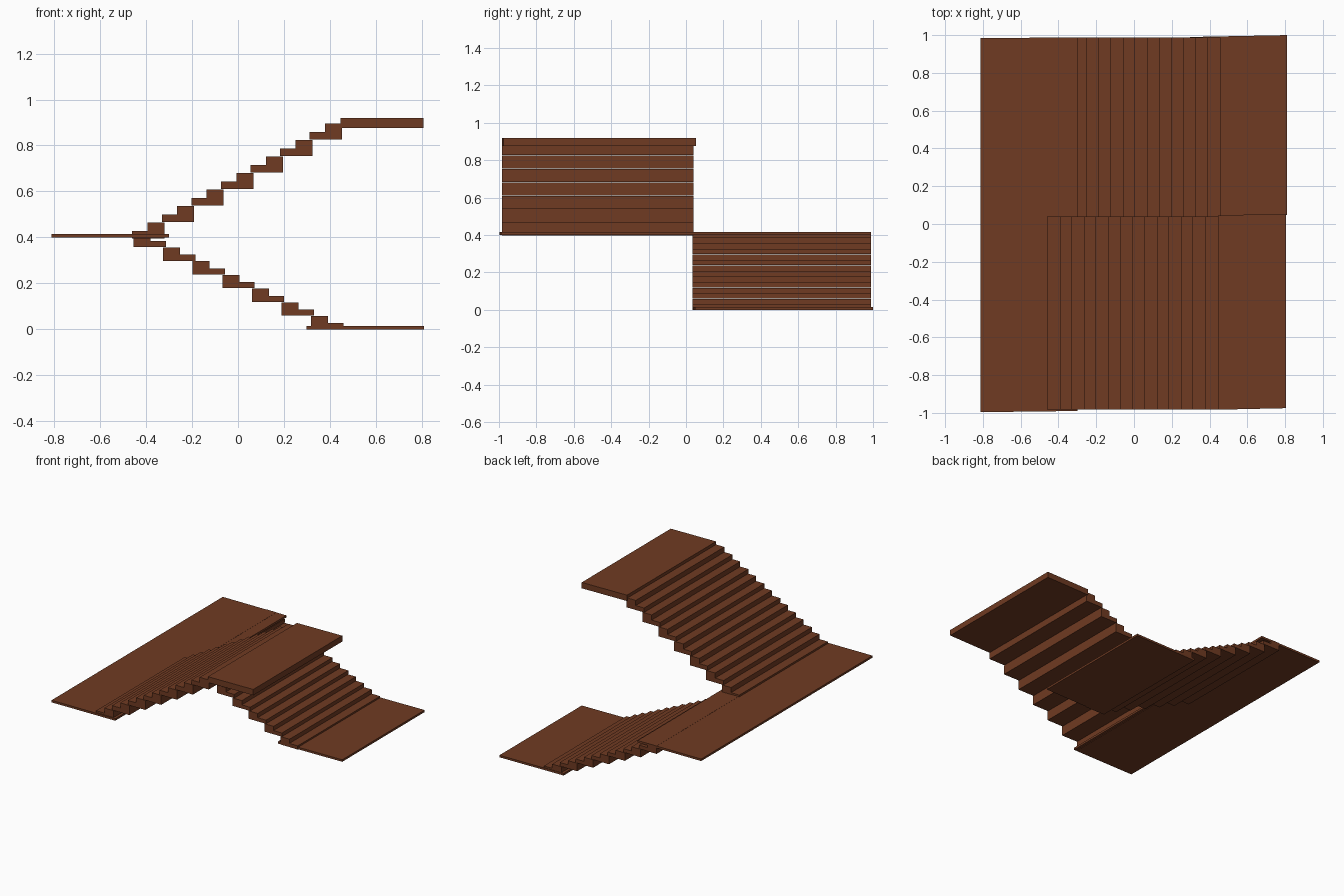
import bpy, bmesh

if "Cube" in bpy.data.objects:
    bpy.data.objects.remove(bpy.data.objects["Cube"])

wood = bpy.data.materials.new("reddish_brown_wood")
wood.diffuse_color = (0.16, 0.043, 0.016, 1)
wood.use_nodes = True
wood.node_tree.nodes["Principled BSDF"].inputs["Base Color"].default_value = wood.diffuse_color


def prism(name, bottom, top):
    """Closed solid between two matching loops of points."""
    bm = bmesh.new()
    a = [bm.verts.new(p) for p in bottom]
    b = [bm.verts.new(p) for p in top]
    n = len(a)
    bm.faces.new(a[::-1])
    bm.faces.new(b)
    for i in range(n):
        bm.faces.new((a[i], a[(i + 1) % n], b[(i + 1) % n], b[i]))
    bmesh.ops.recalc_face_normals(bm, faces=bm.faces)
    mesh = bpy.data.meshes.new(name)
    bm.to_mesh(mesh)
    bm.free()
    mesh.materials.append(wood)
    obj = bpy.data.objects.new(name, mesh)
    bpy.context.collection.objects.link(obj)


def landing(name, x0, x1, y0, y1, z0, z1, skew):
    """Flat slab whose right end is shifted slightly in y."""
    loop = [(x0, y0), (x1, y0 + skew), (x1, y1 + skew), (x0, y1)]
    prism(name, [(x, y, z0) for x, y in loop], [(x, y, z1) for x, y in loop])


def flight(name, x0, direction, z0, rise, y0, y1):
    """Seven L-shaped double steps climbing along +x or -x."""
    low = 0.45 * rise
    for k in range(7):
        x, z = x0 + direction * 0.1285 * k, z0 + rise * k
        h = rise - 0.002
        outline = [(0, 0), (0.141, 0), (0.141, h), (0.067, h), (0.067, low), (0, low)]
        pts = [(x + direction * u, z + v) for u, v in outline]
        prism(f"{name}_step_{k + 1}", [(u, y0, v) for u, v in pts],
              [(u, y1, v) for u, v in pts])


# Landings
landing("bottom_landing", 0.297, 0.81, 0.038, 0.99, 0.0, 0.015, 0.01)
landing("middle_landing_back", -0.812, -0.30, 0.034, 0.984, 0.40, 0.415, 0.004)
landing("middle_landing_front", -0.812, -0.30, -0.996, 0.034, 0.40, 0.415, 0.006)
landing("top_landing", 0.445, 0.806, -0.983, 0.046, 0.876, 0.919, 0.008)

# Flights
flight("lower_flight", 0.458, -1, 0.0, 0.0597, 0.036, 0.988)
flight("upper_flight", -0.46, 1, 0.396, 0.0718, -0.983, 0.041)
